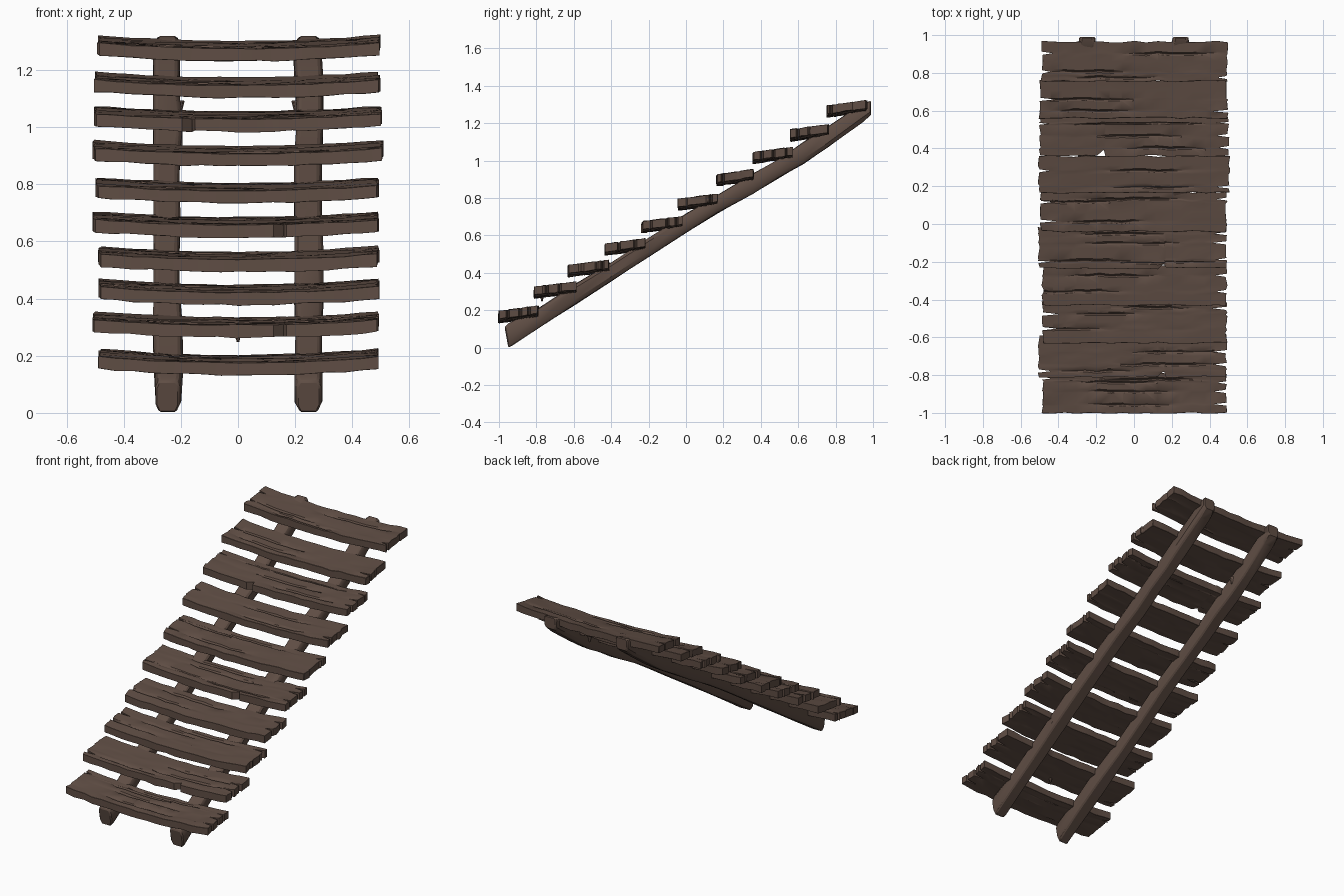
import bpy, bmesh, random
from mathutils import Vector

random.seed(7)
cube = bpy.data.objects.get("Cube")
if cube:
    bpy.data.objects.remove(cube, do_unlink=True)

# Weathered wood
wood = bpy.data.materials.new("weathered_brown_wood")
wood.use_nodes = True
colour = (0.115, 0.075, 0.058, 1)
wood.diffuse_color = colour
shader = wood.node_tree.nodes["Principled BSDF"]
shader.inputs["Base Color"].default_value = colour
shader.inputs["Roughness"].default_value = 0.9


def jitter(a):
    return random.uniform(-a, a)


def finish(bm, name, bevel):
    """Turn a bmesh into a named wooden object with softened edges."""
    bmesh.ops.recalc_face_normals(bm, faces=bm.faces)
    mesh = bpy.data.meshes.new(name)
    bm.to_mesh(mesh)
    bm.free()
    mesh.materials.append(wood)
    obj = bpy.data.objects.new(name, mesh)
    bpy.context.collection.objects.link(obj)
    mod = obj.modifiers.new("worn_edges", 'BEVEL')
    mod.width = bevel
    mod.segments = 1
    mod.limit_method = 'ANGLE'
    mod.angle_limit = 0.9
    bpy.ops.object.select_all(action='DESELECT')
    obj.select_set(True)
    bpy.context.view_layer.objects.active = obj
    bpy.ops.object.shade_smooth_by_angle(angle=0.6)
    return obj


def plank(name, y0, y1, z0, left, right, splits_l, splits_r, chip):
    """Sagging board with split ends, long top cracks and a chipped front edge."""
    # Rows across the board, tight around each split
    marks = splits_l + splits_r
    rows = {0, 0.25, 0.5, 0.75, 1}
    rows = {r for r in rows if all(abs(r - s) > 0.07 or r in (0, 1) for s in marks)}
    for s in marks:
        rows |= {s - 0.04, s, s + 0.04}
    rows = sorted(rows)
    # Columns along the board, tight around the chip
    cols = [i / 16 for i in range(17)]
    if chip is not None:
        c = (chip - left) / (right - left)
        cols = sorted([k for k in cols if abs(k - c) > 0.045] + [c - 0.035, c, c + 0.01])
    front = [jitter(0.005) for _ in cols]
    back = [jitter(0.005) for _ in cols]
    thick = 0.044
    # End outline, cut inwards at each split
    ends = []
    for r in rows:
        cut_l = random.uniform(0.05, 0.1) if r in splits_l else random.uniform(0, 0.012)
        cut_r = random.uniform(0.05, 0.09) if r in splits_r else random.uniform(0, 0.012)
        ends.append((left + cut_l, right - cut_r))
    # Cracks run along some split rows
    cracks = {s: random.uniform(0.15, 0.75) for s in marks}
    sag = random.uniform(0.016, 0.024)
    bm = bmesh.new()
    layers = []
    for is_top in (True, False):
        grid = []
        for (xl, xr), r in zip(ends, rows):
            line = []
            for i, c in enumerate(cols):
                x = left + (right - left) * c
                if i == 0:
                    x = xl
                elif i == len(cols) - 1:
                    x = xr
                else:
                    x = min(max(x, xl + 0.01 * i), xr - 0.01 * (len(cols) - 1 - i))
                y = y0 + (y1 - y0) * r + front[i] * (1 - r) + back[i] * r
                if r == 0 and chip is not None and abs(c - (chip - left) / (right - left)) < 1e-6:
                    y += 0.03
                z = z0 + 0.028 * r + sag * (min(abs(x) / 0.5, 1) ** 2 - 0.6)
                if is_top:
                    z += thick + jitter(0.002)
                    if r in cracks and abs(c - cracks[r]) < 0.2:
                        z -= 0.009
                else:
                    z += jitter(0.003)
                line.append(bm.verts.new((x, y, z)))
            grid.append(line)
        layers.append(grid)
        for a, b in zip(grid, grid[1:]):
            for i in range(len(cols) - 1):
                bm.faces.new((a[i], a[i + 1], b[i + 1], b[i]))
    # Close the rim
    rims = []
    for g in layers:
        rims.append(g[0] + [l[-1] for l in g[1:-1]] + g[-1][::-1] + [l[0] for l in g[-2:0:-1]])
    for i in range(len(rims[0])):
        j = (i + 1) % len(rims[0])
        bm.faces.new((rims[0][i], rims[0][j], rims[1][j], rims[1][i]))
    return finish(bm, name, 0.005)


# Front y, back y, underside z, left x, right x, splits at each end, chip x
planks = [
    (-1.00, -0.79, 0.145, -0.49, 0.495, [0.85], [0.22, 0.55, 0.78], None),
    (-0.81, -0.59, 0.275, -0.51, 0.495, [0.15], [0.3, 0.6], 0.16),
    (-0.63, -0.41, 0.39, -0.49, 0.495, [0.35, 0.7], [0.85], None),
    (-0.43, -0.22, 0.505, -0.49, 0.495, [], [0.35, 0.75], None),
    (-0.235, -0.02, 0.625, -0.51, 0.495, [0.15], [0.2, 0.62, 0.85], 0.16),
    (-0.04, 0.17, 0.745, -0.50, 0.495, [0.25, 0.75], [0.82], None),
    (0.165, 0.36, 0.875, -0.51, 0.51, [0.6], [0.15], None),
    (0.36, 0.57, 0.995, -0.505, 0.505, [0.8], [0.2, 0.5, 0.83], -0.16),
    (0.56, 0.76, 1.115, -0.505, 0.50, [0.5], [0.2], None),
    (0.755, 0.965, 1.243, -0.495, 0.50, [0.25, 0.7], [0.1], None),
]
for n, spec in enumerate(planks, 1):
    plank(f"plank_{n}", *spec)

# Rails: y, underside z, top z
path = [(-0.95, 0.0, 0.11), (-0.93, 0.012, 0.128), (-0.78, 0.11, 0.215), (-0.6, 0.225, 0.335),
        (-0.4, 0.355, 0.455), (-0.2, 0.485, 0.585), (0.0, 0.615, 0.715), (0.17, 0.72, 0.815),
        (0.36, 0.825, 0.93), (0.5, 0.91, 1.01), (0.63, 0.985, 1.10), (0.75, 1.065, 1.175),
        (0.94, 1.2, 1.305), (0.99, 1.245, 1.32)]
section = [(-1, 0.25), (-0.7, 0), (0.7, 0), (1, 0.25), (1, 0.8), (0.75, 1), (-0.75, 1), (-1, 0.8)]
for name, side in (("left_rail", 1), ("right_rail", -1)):
    bm = bmesh.new()
    rings = []
    for k, (y, low, high) in enumerate(path):
        last = k in (0, len(path) - 1)
        half = 0.042 if last else 0.048 + jitter(0.004)
        shift = 0 if last else jitter(0.004)
        ring = []
        for u, v in section:
            lean = -0.02 * v if k < 2 else 0
            ring.append(bm.verts.new((side * 0.247 + shift + u * half, y + lean,
                                      low + (high - low) * v + (0 if last else jitter(0.003)))))
        rings.append(ring)
    for a, b in zip(rings, rings[1:]):
        for i in range(8):
            j = (i + 1) % 8
            bm.faces.new((a[i], a[j], b[j], b[i]))
    bm.faces.new(rings[0])
    bm.faces.new(rings[-1])
    finish(bm, name, 0.006)

# Splinters hanging below a plank and bulging beside the rails
for name, spot, size in (("hanging_splinter", (0, -0.77, 0.27), 0.014),
                         ("left_rail_splinter", (0.205, 0.66, 1.07), 0.02),
                         ("right_rail_splinter", (-0.205, 0.66, 1.07), 0.02)):
    bm = bmesh.new()
    bmesh.ops.create_cone(bm, cap_ends=True, segments=5, radius1=size * 0.4, radius2=size, depth=0.045)
    bmesh.ops.translate(bm, verts=bm.verts, vec=Vector(spot))
    finish(bm, name, 0.002)
